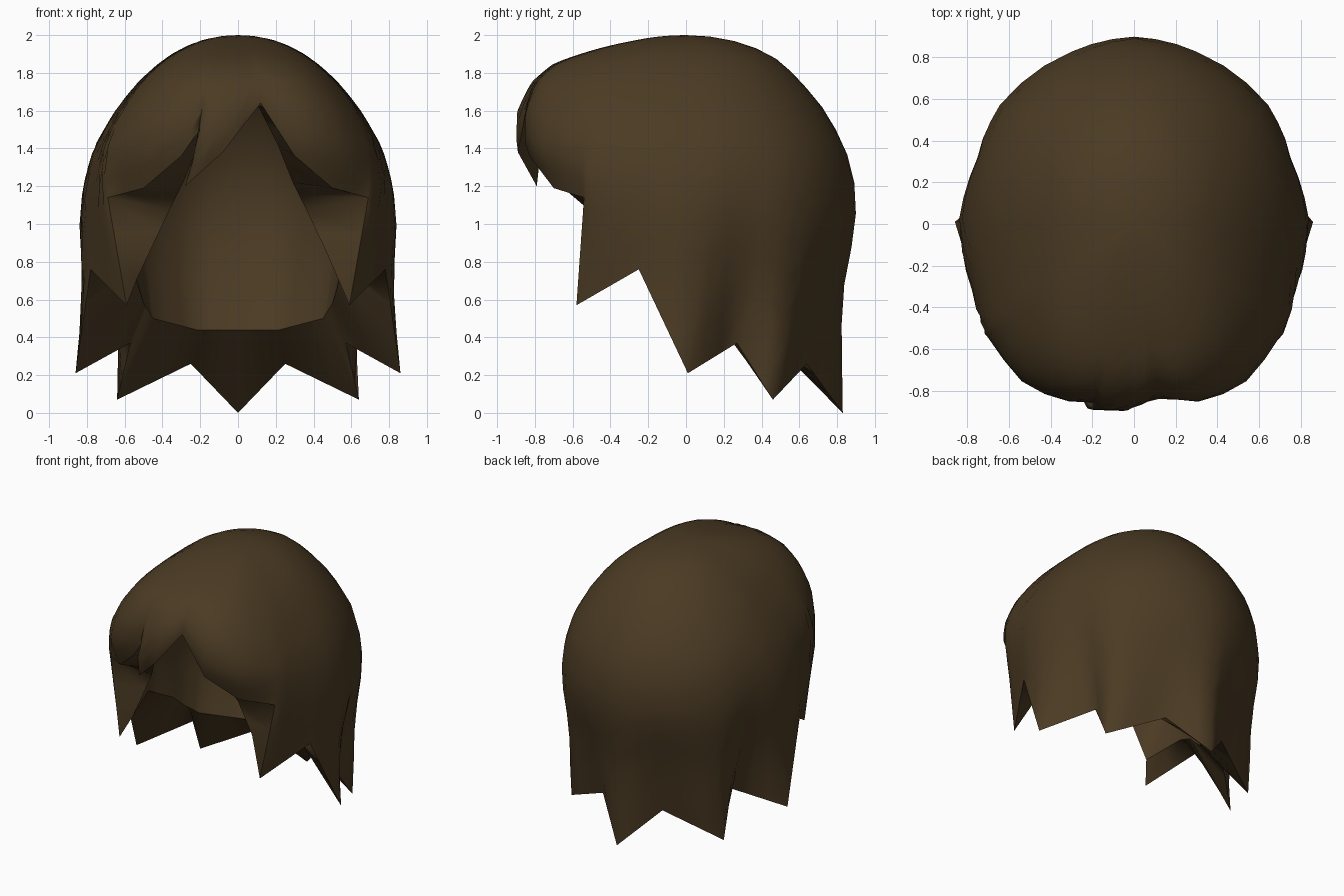
import bpy, bmesh, math
from mathutils import Vector

if "Cube" in bpy.data.objects:
    bpy.data.objects.remove(bpy.data.objects["Cube"])

# Cap profile: z, half width, back depth, front depth
PROFILE = [(2, 0, 0, 0), (1.97, .20, .25, .28), (1.9, .35, .44, .56), (1.85, .42, .51, .70),
           (1.75, .53, .61, .82), (1.6, .65, .735, .895), (1.4, .765, .845, .905),
           (1.2, .82, .895, .81), (1.0, .835, .90, .72), (.8, .82, .86, .72),
           (.6, .81, .82, .72), (0, .83, .82, .72)]
ROWS, INNER = 16, 9
INNER_TOP = 1.8


def section(z):
    u = math.sqrt(max(0, 2 - z))
    for a, b in zip(PROFILE, PROFILE[1:]):
        ua, ub = math.sqrt(2 - a[0]), math.sqrt(2 - b[0])
        if u <= ub + 1e-6:
            k = (u - ua) / (ub - ua)
            return [p + (q - p) * k for p, q in zip(a[1:], b[1:])]
    return PROFILE[-1][1:]


def surface(phi, z):
    """Point on the smooth cap at azimuth phi (0 = back, 180 = front)."""
    w, b, f = section(z)
    if w < 1e-6:
        return Vector((0, 0, z))
    dx, dy = math.sin(math.radians(phi)), math.cos(math.radians(phi))
    h, n = (b, 2.05) if dy > 0 else (f, 2.05 + 1.05 * min(1, -1.5 * dy))
    r = (abs(dx / w) ** n + abs(dy / h) ** n) ** (-1 / n)
    return Vector((dx * r, dy * r, z))


def hollow(phi, z):
    """Point on the head-shaped hollow inside the cap."""
    p = surface(phi, 2 - (INNER_TOP - z))
    return Vector((p.x * .78, p.y * .74, z))


def key(hem, rim, phi=None):
    if phi is None:
        phi = math.degrees(math.atan2(hem[0], hem[1])) % 360
    return phi, Vector(hem), Vector(rim)


def mirrored(k):
    flip = Vector((-1, 1, 1))
    return 360 - k[0], k[1] * flip, k[2] * flip


def strand(shape, phi, top, end, rows, power):
    """Points down a shell from its top to a given end point."""
    shift = end - shape(phi, end.z)
    for r in range(1, rows + 1):
        t = r / rows
        yield shape(phi, top - (top - end.z) * t * t) + shift * t ** power


# Hem points (lock tips and notches) with the inner rim point behind each
back = key((0, .83, 0), (0, .40, .44))
side = [
    key((.25, .64, .26), (.22, .38, .44), 20),
    key((.64, .46, .07), (.45, .18, .50), 48),
    key((.57, .27, .37), (.50, .08, .58), 67),
    key((.86, .01, .21), (.53, -.03, .68), 88),
    key((.78, -.25, .76), (.60, -.22, .78), 104),
    key((.59, -.58, .57), (.53, -.50, .72), 116),
    key((.69, -.54, 1.14), (.36, -.52, 1.08), 128),
    key((.50, -.70, 1.19), (.29, -.59, 1.22)),
    key((.30, -.83, 1.36), (.21, -.68, 1.42)),
]
fringe = [
    key((.12, -.84, 1.64), (.11, -.76, 1.62)),
    key((-.08, -.89, 1.38), (0, -.76, 1.62), 179),
    key((-.28, -.79, 1.20), (-.05, -.75, 1.61), 188),
    key((-.19, -.86, 1.52), (-.11, -.74, 1.60)),
]
keys = [back] + side + fringe + [mirrored(k) for k in reversed(side)]

# Subdivide the hem between the key points
columns = []
for i, a in enumerate(keys):
    b = keys[(i + 1) % len(keys)]
    pb = b[0] if i + 1 < len(keys) else 360
    steps = 3 if pb - a[0] > 17 or abs(a[1].z - b[1].z) > .5 else 2
    for s in range(steps):
        k = s / steps
        columns.append((a[0] + (pb - a[0]) * k, a[1].lerp(b[1], k), a[2].lerp(b[2], k)))

# Outer shell, underside and inner hollow as one closed skin
bm = bmesh.new()
apex = bm.verts.new((0, 0, 2))
pole = bm.verts.new((0, 0, INNER_TOP))
strips = []
for phi, hem, rim in columns:
    outer = list(strand(surface, phi, 2, hem, ROWS, 7 if hem.z < 1.1 else 4))
    inner = list(strand(hollow, phi, INNER_TOP, rim, INNER, 4))
    strips.append([bm.verts.new(p) for p in outer + inner[::-1]])
for i, a in enumerate(strips):
    b = strips[(i + 1) % len(strips)]
    bm.faces.new((apex, a[0], b[0]))
    bm.faces.new((pole, b[-1], a[-1]))
    for r in range(len(a) - 1):
        bm.faces.new((a[r], a[r + 1], b[r + 1], b[r]))
    # Crisp hem and inner rim, and a crease under the sideburn tips
    for r in (ROWS - 1, ROWS):
        bm.edges.get((a[r], b[r])).smooth = False
    if abs(columns[i][0] - 180) == 64:
        bm.edges.get((a[ROWS - 1], a[ROWS])).smooth = False
for f in bm.faces:
    f.smooth = True
bmesh.ops.recalc_face_normals(bm, faces=bm.faces)
mesh = bpy.data.meshes.new("hair")
bm.to_mesh(mesh)
bm.free()

hair = bpy.data.objects.new("hair", mesh)
bpy.context.collection.objects.link(hair)
mat = bpy.data.materials.new("brown")
mat.diffuse_color = (.07, .043, .017, 1)
mat.use_nodes = True
mat.node_tree.nodes["Principled BSDF"].inputs["Base Color"].default_value = mat.diffuse_color
mesh.materials.append(mat)
